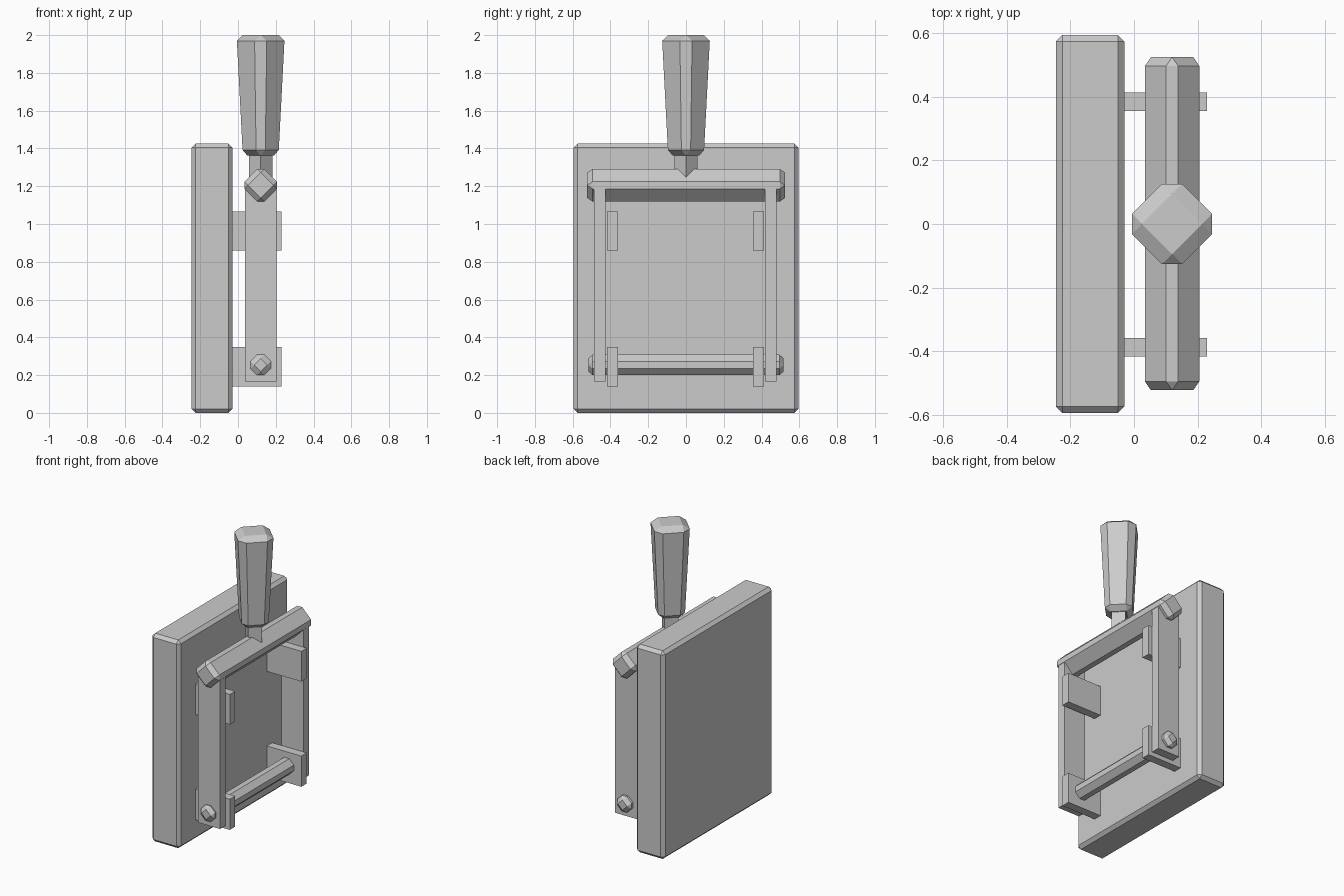
import bpy, bmesh, math
from mathutils import Matrix, Vector

if "Cube" in bpy.data.objects:
    bpy.data.objects.remove(bpy.data.objects["Cube"])


def part(name, lo, hi, bevel=None, spin=None, taper=1.0):
    """Box from lo to hi; bevel is an inset per axis, spin turns it 45 degrees
    about an axis through its centre, taper scales its lower end in x and y."""
    half = [(b - a) / 2 for a, b in zip(lo, hi)]
    centre = Vector([(b + a) / 2 for a, b in zip(lo, hi)])
    bm = bmesh.new()
    bmesh.ops.create_cube(bm, size=2)
    if bevel:
        bmesh.ops.bevel(bm, geom=bm.edges[:], offset=0.4, segments=1,
                        affect='EDGES', profile=0.5)
    for v in bm.verts:
        for i in range(3):
            inset = (1 - abs(v.co[i])) / 0.4 * bevel[i] if bevel else 0
            v.co[i] = math.copysign(half[i] - inset, v.co[i])
        k = taper + (1 - taper) * (v.co.z + half[2]) / (2 * half[2])
        v.co.x *= k
        v.co.y *= k
    if spin:
        bm.transform(Matrix.Rotation(math.radians(45), 4, spin))
    bm.transform(Matrix.Translation(centre))
    bmesh.ops.recalc_face_normals(bm, faces=bm.faces[:])
    mesh = bpy.data.meshes.new(name)
    bm.to_mesh(mesh)
    bm.free()
    obj = bpy.data.objects.new(name, mesh)
    bpy.context.collection.objects.link(obj)
    return obj


CX = 0.12  # common x of the moving frame

# Backing board
part("backing_board", (-0.246, -0.595, 0), (-0.03, 0.595, 1.425), (0.021,) * 3)

# Clip jaws fixed to the board, two rows of two
for row, (z0, z1) in {"lower": (0.14, 0.35), "upper": (0.86, 1.067)}.items():
    for side, y in (("left", -0.388), ("right", 0.385)):
        part(f"{row}_clip_{side}", (-0.06, y - 0.029, z0), (0.23, y + 0.029, z1))

# Swinging blades
for side, y in (("left", -0.457), ("right", 0.449)):
    part(f"blade_{side}", (0.037, y - 0.03, 0.166), (0.204, y + 0.03, 1.2))

# Pivot rod and crossbar: square bars stood on edge with chamfers
s = 0.073 / math.sqrt(2)
part("pivot_rod", (CX - s, -0.517, 0.254 - s), (CX + s, 0.517, 0.254 + s),
     (0.027, 0.022, 0.027), 'Y')
s = 0.105 / math.sqrt(2)
part("crossbar", (CX - s, -0.523, 1.205 - s), (CX + s, 0.525, 1.205 + s),
     (0.027, 0.028, 0.027), 'Y')

# Handle stem and tapered grip
s = 0.062 / math.sqrt(2)
part("handle_stem", (CX - s, -s, 1.2), (CX + s, s, 1.42), None, 'Z')
s = 0.16 / math.sqrt(2)
part("handle_grip", (CX - s, -s, 1.362), (CX + s, s, 2.0),
     (0.046, 0.046, 0.03), 'Z', 0.74)
